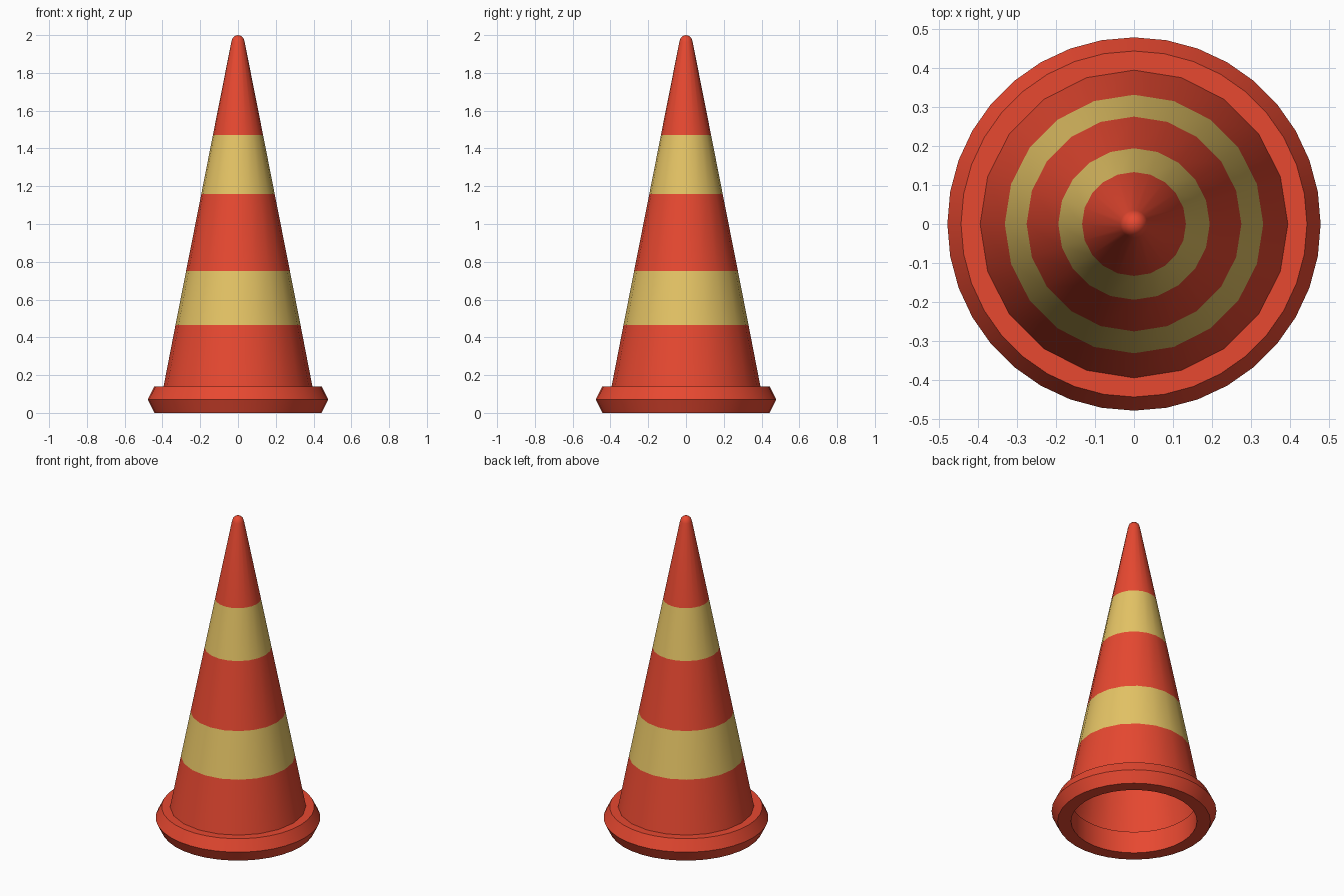
import bpy, bmesh
from math import cos, sin, pi

if "Cube" in bpy.data.objects:
    bpy.data.objects.remove(bpy.data.objects["Cube"])


def material(name, rgb):
    m = bpy.data.materials.new(name)
    m.diffuse_color = (*rgb, 1)
    m.use_nodes = True
    m.node_tree.nodes["Principled BSDF"].inputs["Base Color"].default_value = m.diffuse_color
    return m


RED = material("red", (0.80, 0.065, 0.03))
YELLOW = material("yellow", (0.78, 0.55, 0.13))


def lathe(name, profile, sides, mats, closed=False, band_mats=None):
    """Revolve (radius, z) points, going counter-clockwise in the r-z plane."""
    bm = bmesh.new()
    rings = []
    for r, z in profile:
        if r == 0:
            rings.append([bm.verts.new((0, 0, z))] * sides)
        else:
            rings.append([bm.verts.new((r * cos(2 * pi * i / sides),
                                        r * sin(2 * pi * i / sides), z))
                          for i in range(sides)])
    count = len(rings) if closed else len(rings) - 1
    for k in range(count):
        a, b = rings[k], rings[(k + 1) % len(rings)]
        for i in range(sides):
            j = (i + 1) % sides
            corners = [a[i], a[j], b[j]]
            if b[i] is not b[j]:
                corners.append(b[i])
            f = bm.faces.new(corners)
            f.material_index = band_mats[k] if band_mats else 0
    mesh = bpy.data.meshes.new(name)
    bm.to_mesh(mesh)
    bm.free()
    for m in mats:
        mesh.materials.append(m)
    ob = bpy.data.objects.new(name, mesh)
    bpy.context.collection.objects.link(ob)
    bpy.ops.object.select_all(action='DESELECT')
    ob.select_set(True)
    bpy.context.view_layer.objects.active = ob
    bpy.ops.object.shade_smooth_by_angle(angle=pi / 6)
    return ob


# base ring: hollow, with a ridge around the outside
lathe("base_ring",
      [(0.365, 0), (0.443, 0), (0.478, 0.07), (0.443, 0.14), (0.365, 0.14)],
      36, [RED], closed=True)

# cone shell: open below, two yellow bands, rounded tip
lathe("striped_cone",
      [(0.394, 0.14), (0.331, 0.465), (0.275, 0.75), (0.194, 1.16),
       (0.133, 1.47), (0.035, 1.965), (0.029, 1.984), (0.016, 1.996), (0, 2.0)],
      20, [RED, YELLOW], band_mats=[0, 1, 0, 1, 0, 0, 0, 0])
